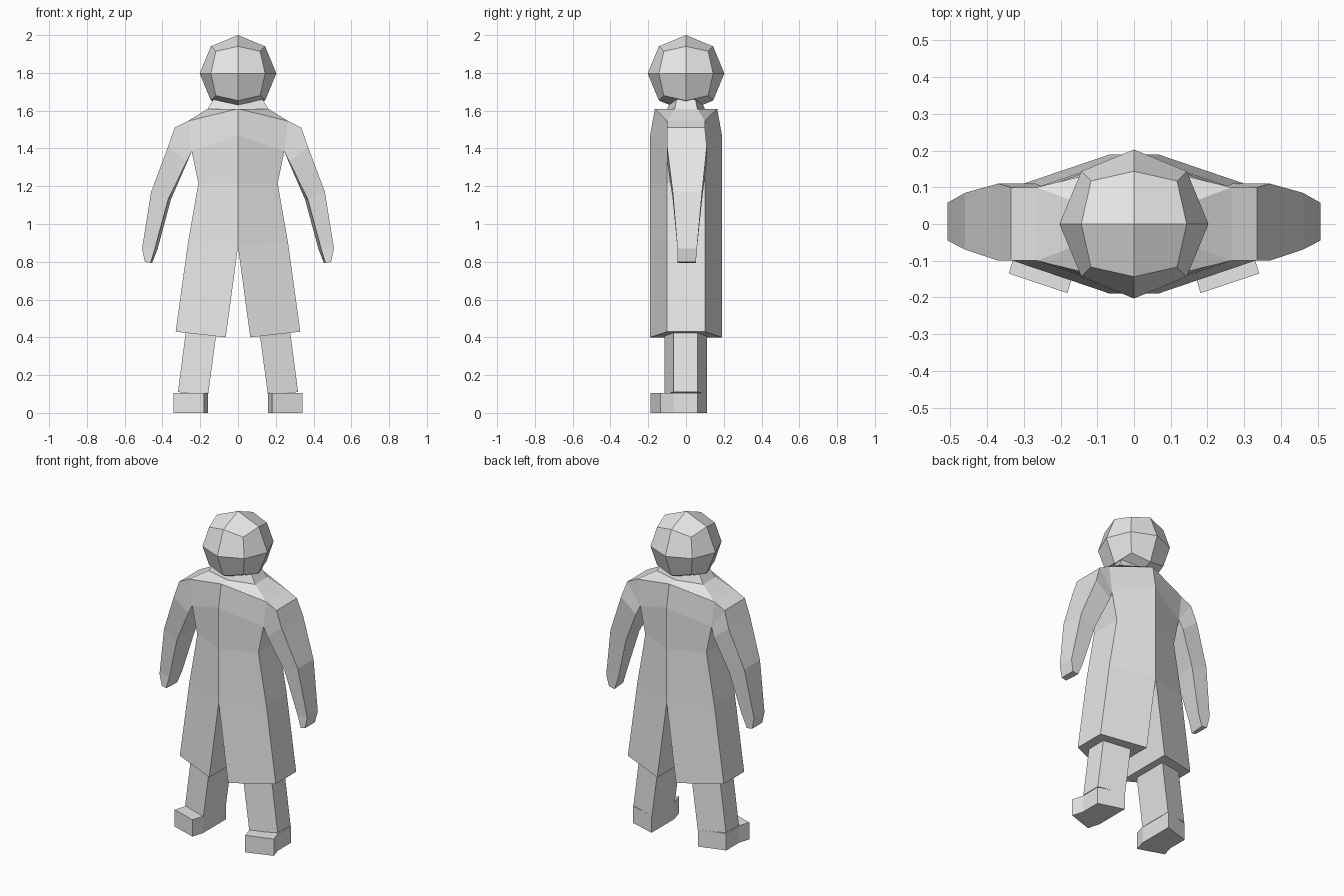
import bpy, bmesh

cube = bpy.data.objects.get("Cube")
if cube:
    bpy.data.objects.remove(cube, do_unlink=True)

grey = bpy.data.materials.new("light_grey")
grey.use_nodes = True
grey.diffuse_color = (0.8, 0.8, 0.8, 1)
grey.node_tree.nodes["Principled BSDF"].inputs["Base Color"].default_value = (0.8, 0.8, 0.8, 1)


def finish(name, bm, mirror=True):
    """Turn a bmesh into a flat shaded object, optionally mirrored across x."""
    bmesh.ops.remove_doubles(bm, verts=bm.verts, dist=0.0005)
    bmesh.ops.recalc_face_normals(bm, faces=bm.faces)
    mesh = bpy.data.meshes.new(name)
    bm.to_mesh(mesh)
    bm.free()
    mesh.materials.append(grey)
    ob = bpy.data.objects.new(name, mesh)
    bpy.context.collection.objects.link(ob)
    if mirror:
        mod = ob.modifiers.new("mirror", 'MIRROR')
        mod.use_clip = True
        mod.merge_threshold = 0.0005
    return ob


def face(bm, *pts):
    bm.faces.new([bm.verts.new(p) for p in pts])


def prism(bm, bottom, top):
    """Closed solid between two matching outlines."""
    n = len(bottom)
    face(bm, *bottom)
    face(bm, *top)
    for i in range(n):
        j = (i + 1) % n
        face(bm, bottom[i], bottom[j], top[j], top[i])


# Head: once-divided cube pushed out to a sphere
bm = bmesh.new()
bmesh.ops.create_cube(bm, size=2)
bmesh.ops.subdivide_edges(bm, edges=bm.edges[:], cuts=1, use_grid_fill=True)
for v in bm.verts:
    v.co = v.co.normalized() * 0.203
    v.co.z += 1.797
finish("head", bm, mirror=False)

# Coat body: centre and side columns from shoulder to hem (x, depth, z)
centre = [(0, 0.165, 1.61), (0, 0.19, 1.47), (0, 0.19, 1.215), (0, 0.19, 0.88), (0.065, 0.19, 0.40)]
side = [(0.265, 0.10, 1.545), (0.245, 0.10, 1.385), (0.21, 0.10, 1.215), (0.265, 0.10, 0.90), (0.33, 0.10, 0.43)]
neck_base = [(0, 0.10, 1.61), (0.16, 0.06, 1.61)]
neck_top = [(0, 0.09, 1.63), (0.13, 0.05, 1.66)]


def at(p, s):
    return (p[0], p[1] * s, p[2])


def strip(bm, a, b):
    """Bridge from the front of two points to their back."""
    face(bm, at(a, -1), at(b, -1), at(b, 1), at(a, 1))


bm = bmesh.new()
for s in (-1, 1):
    for i in range(4):
        face(bm, *[at(p, s) for p in (centre[i], side[i], side[i + 1], centre[i + 1])])
    # Shoulder slope and neck
    face(bm, *[at(p, s) for p in (centre[0], side[0], neck_base[1], neck_base[0])])
    face(bm, *[at(p, s) for p in (neck_base[0], neck_base[1], neck_top[1], neck_top[0])])
for i in range(1, 4):
    strip(bm, side[i], side[i + 1])
strip(bm, side[4], centre[4])          # hem underside
strip(bm, centre[4], centre[3])        # slit wall
strip(bm, side[0], neck_base[1])
strip(bm, neck_base[1], neck_top[1])
strip(bm, neck_top[1], neck_top[0])

# Sleeves: outer xz, inner xz, front y, back y, inward shift of the back inner edge
rings = [
    (0.335, 1.51, 0.245, 1.385, -0.10, 0.10, 0),
    (0.37, 1.41, 0.272, 1.33, -0.10, 0.11, 0.004),
    (0.46, 1.17, 0.37, 1.13, -0.07, 0.085, 0.015),
    (0.508, 0.87, 0.44, 0.87, -0.045, 0.058, 0.015),
    (0.493, 0.80, 0.463, 0.793, -0.045, 0.052, 0.008),
]
loops = [[(ox, f, oz), (ox, b, oz), (ix - d, b, iz), (ix, f, iz)] for ox, oz, ix, iz, f, b, d in rings]
for lo, hi in zip(loops, loops[1:]):
    for i in range(4):
        j = (i + 1) % 4
        face(bm, lo[i], lo[j], hi[j], hi[i])
face(bm, *loops[-1])
strip(bm, side[0], (0.335, 0.10, 1.51))
for s in (-1, 1):
    face(bm, at(side[0], s), at((0.335, 0.10, 1.51), s), at(side[1], s))
finish("coat", bm)


# Legs and shoes share a wedge outline, wider on the inner side
def outline(xi, xo, zi, zo):
    return [(xi, -0.115, zi), (xo, -0.065, zo), (xo, 0.062, zo), (xi, 0.11, zi)]


bm = bmesh.new()
prism(bm, outline(0.158, 0.318, 0.10, 0.11), outline(0.116, 0.275, 0.41, 0.44))
finish("legs", bm)

bm = bmesh.new()
heel_low, heel_top = outline(0.16, 0.32, 0, 0), outline(0.16, 0.32, 0.105, 0.105)
prism(bm, heel_low, heel_top)
finish("shoe_heels", bm)

bm = bmesh.new()
toe = [(0.16, -0.115), (0.32, -0.065), (0.341, -0.135), (0.181, -0.188)]
prism(bm, [(x, y, 0) for x, y in toe], [(x, y, 0.105) for x, y in toe])
finish("shoe_toes", bm)
